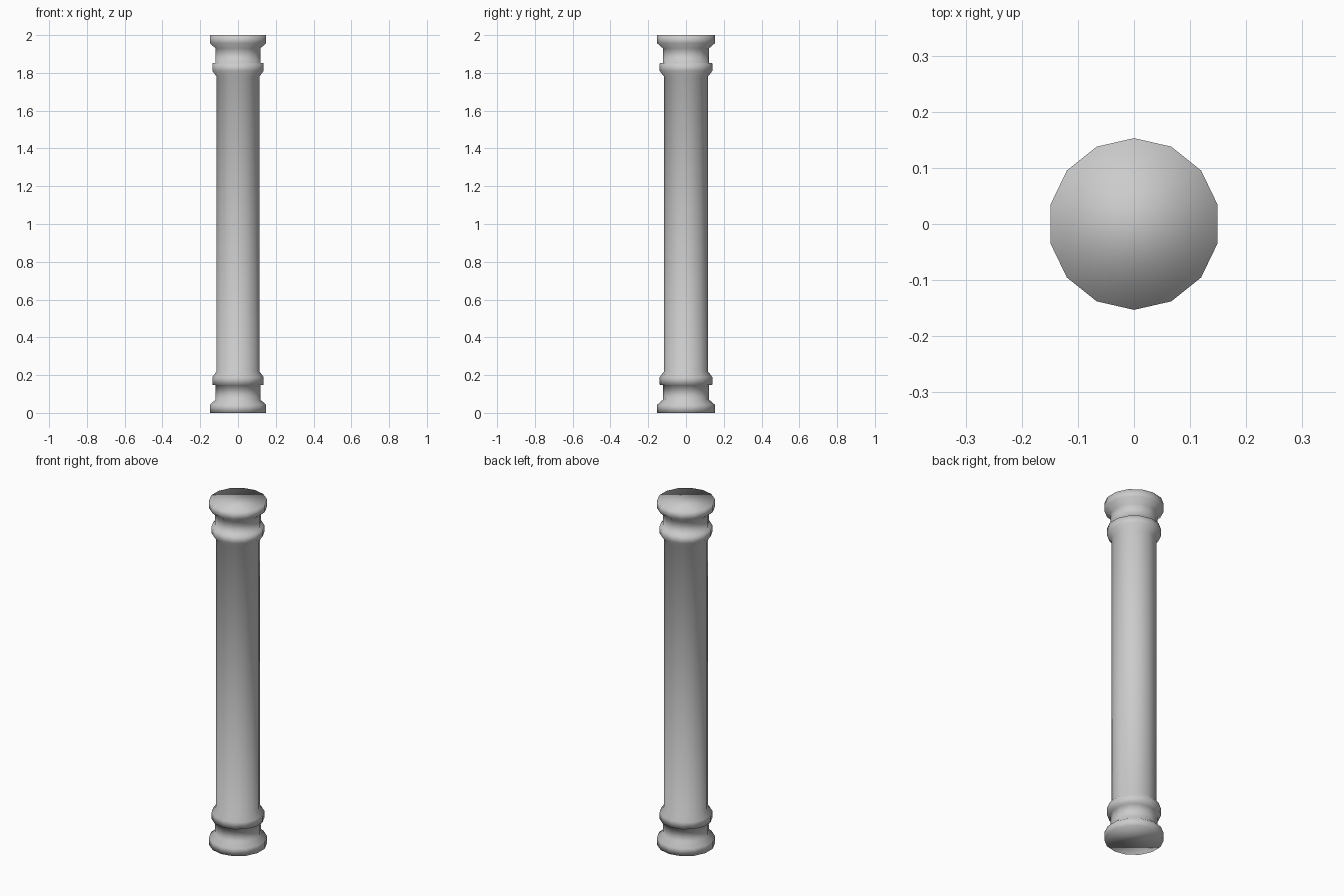
import bpy, bmesh
from math import sin, cos, pi

if "Cube" in bpy.data.objects:
    bpy.data.objects.remove(bpy.data.objects["Cube"])

SIDES = 14

# Lower half of the turned profile (radius, height), mirrored for the top
half = [(0.153, 0.0), (0.153, 0.043), (0.122, 0.07), (0.121, 0.147),
        (0.139, 0.149), (0.139, 0.19), (0.116, 0.22)]
profile = half + [(r, 2 - z) for r, z in reversed(half)]

bm = bmesh.new()
rings = []
for r, z in profile:
    rings.append([bm.verts.new((r * sin(2 * pi * i / SIDES),
                                -r * cos(2 * pi * i / SIDES), z))
                  for i in range(SIDES)])

# Side walls
for a, b in zip(rings, rings[1:]):
    for i in range(SIDES):
        j = (i + 1) % SIDES
        bm.faces.new((a[i], a[j], b[j], b[i]))

# End caps
bm.faces.new(list(reversed(rings[0])))
bm.faces.new(rings[-1])

for f in bm.faces:
    f.smooth = True
bmesh.ops.recalc_face_normals(bm, faces=bm.faces[:])

mesh = bpy.data.meshes.new("column")
bm.to_mesh(mesh)
bm.free()
bpy.context.collection.objects.link(bpy.data.objects.new("column", mesh))
